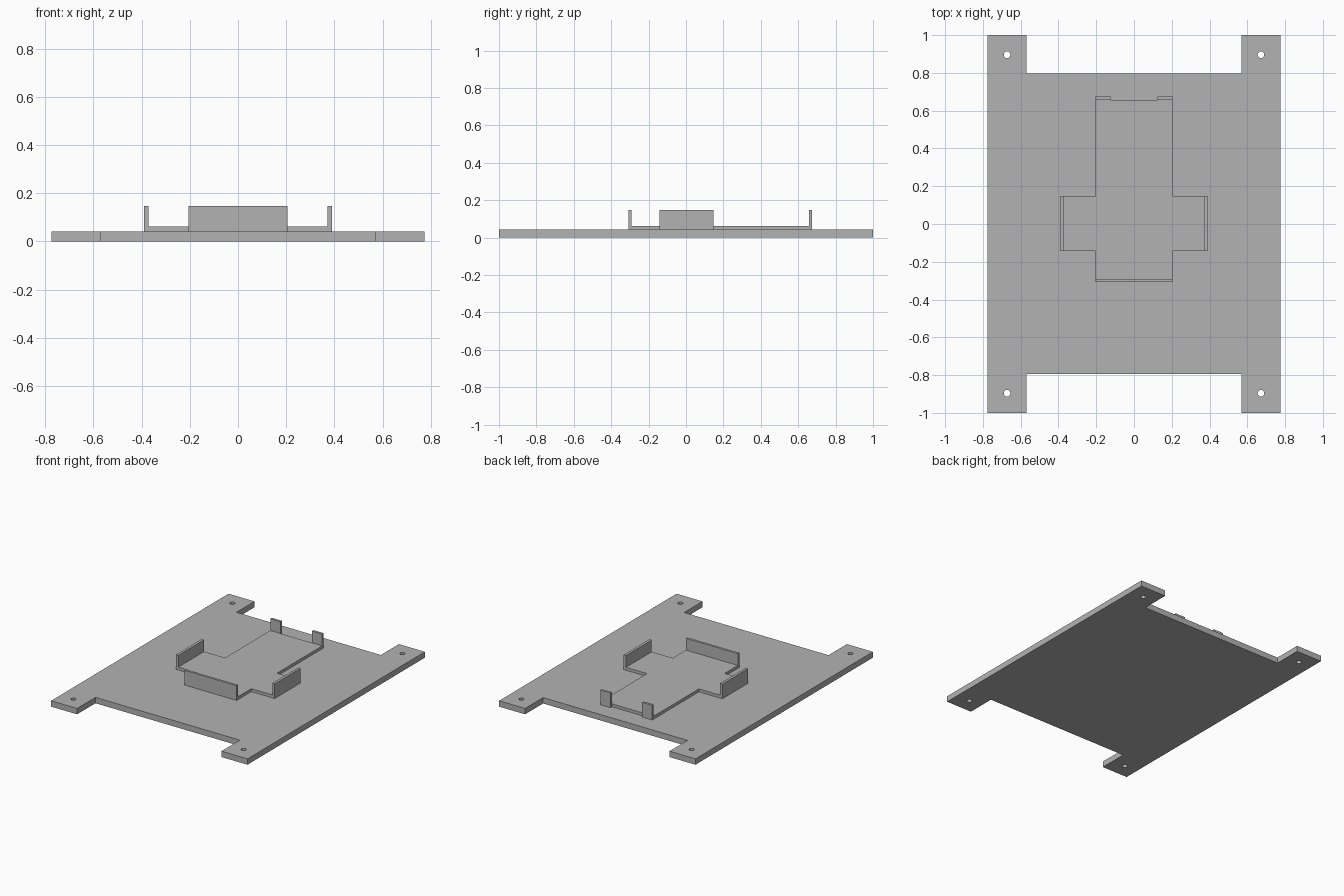
import bpy
import bmesh

if "Cube" in bpy.data.objects:
    bpy.data.objects.remove(bpy.data.objects["Cube"], do_unlink=True)

grey = bpy.data.materials.new("plain grey")
grey.use_nodes = True
colour = (0.45, 0.45, 0.45, 1)
grey.diffuse_color = colour
grey.node_tree.nodes["Principled BSDF"].inputs["Base Color"].default_value = colour


def prism(name, outline, z0, z1):
    """Extrude a flat outline from z0 up to z1."""
    bm = bmesh.new()
    base = bm.faces.new([bm.verts.new((x, y, z0)) for x, y in outline])
    top = bmesh.ops.extrude_face_region(bm, geom=[base])["geom"]
    bmesh.ops.translate(bm, vec=(0, 0, z1 - z0),
                        verts=[v for v in top if isinstance(v, bmesh.types.BMVert)])
    bmesh.ops.recalc_face_normals(bm, faces=bm.faces)
    mesh = bpy.data.meshes.new(name)
    bm.to_mesh(mesh)
    bm.free()
    mesh.materials.append(grey)
    obj = bpy.data.objects.new(name, mesh)
    bpy.context.collection.objects.link(obj)
    return obj


def box(name, x0, x1, y0, y1, z0, z1):
    return prism(name, [(x0, y0), (x1, y0), (x1, y1), (x0, y1)], z0, z1)


def mirrored(half):
    """Complete a right-hand outline with its mirror image across x = 0."""
    return half + [(-x, y) for x, y in reversed(half)]


PLATE, FLOOR, WALL = 0.042, 0.063, 0.147

# Base plate with four corner feet
plate = prism("base_plate", mirrored([
    (0.57, -0.793), (0.57, -1), (0.775, -1),
    (0.775, 1), (0.57, 1), (0.57, 0.797)]), 0, PLATE)

# Screw holes through the feet
for i, (sx, sy) in enumerate([(-1, -1), (1, -1), (-1, 1), (1, 1)]):
    bpy.ops.mesh.primitive_cylinder_add(
        vertices=32, radius=0.0175, depth=0.2, location=(sx * 0.672, sy * 0.896, 0.02))
    cutter = bpy.context.object
    cutter.name = f"hole_cutter_{i + 1}"
    cutter.data.materials.append(grey)
    cutter.hide_render = True
    cutter.hide_set(True)
    cutter.display_type = 'WIRE'
    hole = plate.modifiers.new(f"screw_hole_{i + 1}", 'BOOLEAN')
    hole.operation = 'DIFFERENCE'
    hole.solver = 'EXACT'
    hole.object = cutter

# Cross-shaped cradle floor
prism("cradle_floor", mirrored([
    (0.205, -0.308), (0.205, -0.143), (0.39, -0.143), (0.39, 0.147),
    (0.205, 0.147), (0.205, 0.657)]), PLATE, FLOOR)

# Cradle walls and rear tabs
box("front_wall", -0.205, 0.205, -0.308, -0.291, PLATE, WALL)
for side, s in (("left", 1), ("right", -1)):
    box(f"{side}_wall", s * 0.371, s * 0.39, -0.143, 0.147, PLATE, WALL)
    box(f"{side}_rear_tab", s * 0.125, s * 0.205, 0.657, 0.674, PLATE, WALL)
